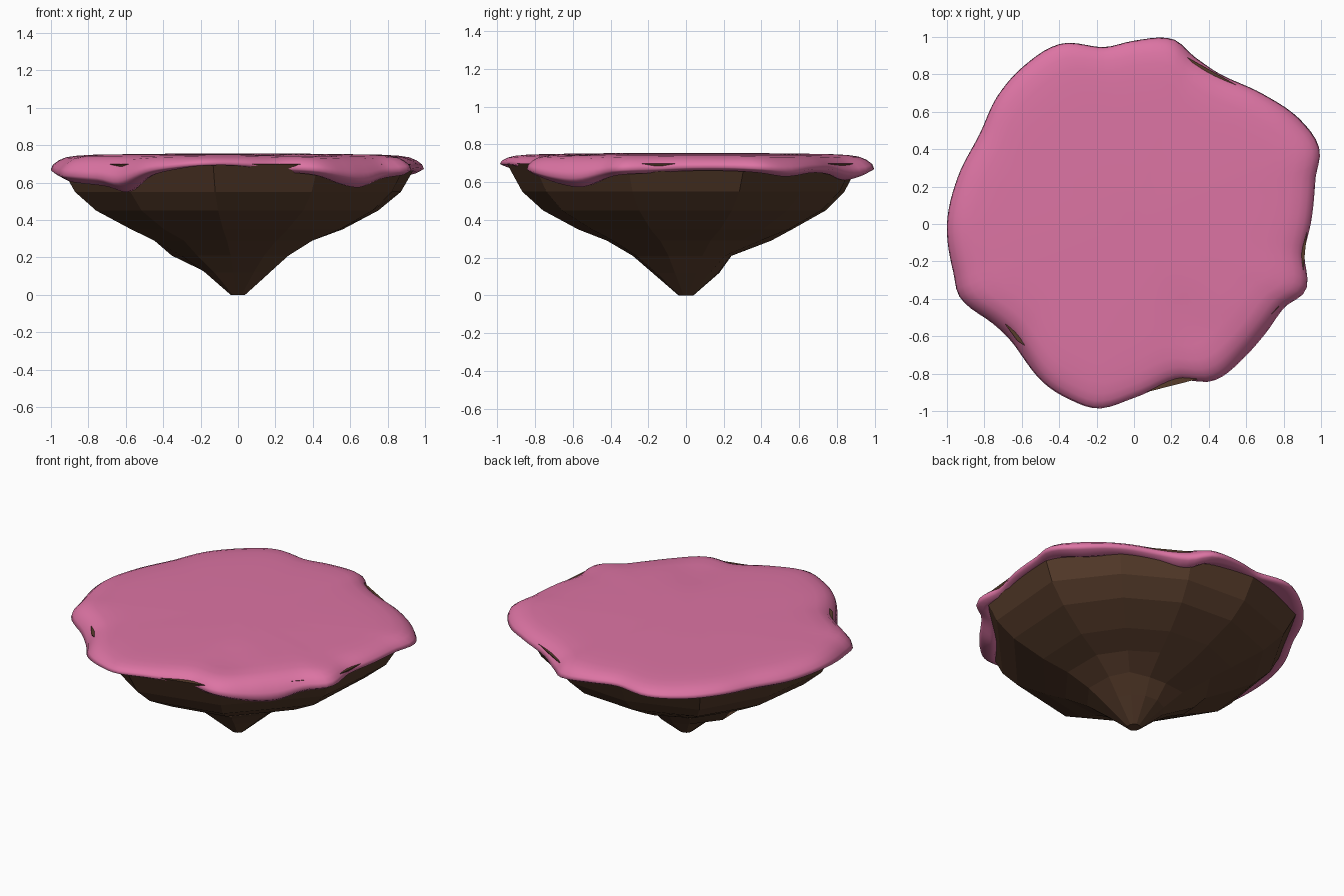
import bpy
import bmesh
import math
import random

random.seed(4)
cube = bpy.data.objects.get("Cube")
if cube:
    bpy.data.objects.remove(cube, do_unlink=True)


def make_material(name, color):
    material = bpy.data.materials.new(name)
    material.use_nodes = True
    material.diffuse_color = color
    shader = material.node_tree.nodes["Principled BSDF"]
    shader.inputs["Base Color"].default_value = color
    shader.inputs["Roughness"].default_value = 0.8
    return material


def loft(name, rings, material, smooth):
    """Skin a list of closed rings, capping the first and last."""
    bm = bmesh.new()
    loops = [[bm.verts.new(point) for point in ring] for ring in rings]
    for low, high in zip(loops, loops[1:]):
        for i in range(len(low)):
            j = (i + 1) % len(low)
            bm.faces.new((low[i], low[j], high[j], high[i]))
    bm.faces.new(loops[0])
    bm.faces.new(loops[-1])
    bmesh.ops.recalc_face_normals(bm, faces=bm.faces)
    for face in bm.faces:
        face.smooth = smooth
    mesh = bpy.data.meshes.new(name)
    bm.to_mesh(mesh)
    bm.free()
    mesh.materials.append(material)
    obj = bpy.data.objects.new(name, mesh)
    bpy.context.collection.objects.link(obj)
    return obj


def polar(angle, radius, z):
    turn = math.radians(angle)
    return (radius * math.cos(turn), radius * math.sin(turn), z)


# Wavy icing edge: angle, rim radius, height of the hanging hem
EDGE = [
    (0, .945, .66), (14, 1.0, .66), (22, 1.07, .65), (32, 1.05, .63),
    (45, .98, .65), (59, .925, .64), (70, .95, .61), (78, 1.01, .64),
    (90, .98, .67), (100, .96, .68), (112, 1.04, .68), (125, 1.03, .67),
    (137, 1.0, .67), (150, .955, .66), (165, .975, .65), (180, 1.0, .65),
    (195, 1.0, .61), (203, 1.01, .6), (215, .925, .58), (225, .91, .55),
    (241, .98, .64), (250, 1.0, .67), (259, 1.005, .69), (270, .93, .69),
    (285, .865, .66), (297, .94, .64), (310, .925, .59), (320, .915, .575),
    (331, .92, .62), (339, .985, .64), (350, .925, .65),
]


def edge_at(angle):
    """Smooth periodic interpolation of the icing edge."""
    count = len(EDGE)

    def key(i):
        a, r, h = EDGE[i % count]
        return (a + 360 * (i // count), r, h)

    angle %= 360
    i = max(k for k in range(count) if EDGE[k][0] <= angle)
    p, a, b, n = key(i - 1), key(i), key(i + 1), key(i + 2)
    span = b[0] - a[0]
    t = (angle - a[0]) / span
    result = []
    for c in (1, 2):
        start = (b[c] - p[c]) / (b[0] - p[0]) * span
        end = (n[c] - a[c]) / (n[0] - a[0]) * span
        result.append((2 * t**3 - 3 * t**2 + 1) * a[c] + (t**3 - 2 * t**2 + t) * start
                      + (3 * t**2 - 2 * t**3) * b[c] + (t**3 - t**2) * end)
    return result


# Rock profile: height, radius, how strongly it follows the icing edge
PROFILE = [(0, .04, 0), (.12, .18, 0), (.21, .3, 0), (.29, .44, .2),
           (.35, .58, .4), (.45, .77, .6), (.55, .885, .9), (.7, .97, 1)]


def rock_radius(angle, z):
    rim = edge_at(angle)[0]
    for low, high in zip(PROFILE, PROFILE[1:]):
        if z <= high[0]:
            t = (z - low[0]) / (high[0] - low[0])
            radius = low[1] + t * (high[1] - low[1])
            follow = low[2] + t * (high[2] - low[2])
            return radius * (1 + follow * (rim - 1))
    return PROFILE[-1][1] * rim


# Faceted rock body tapering to a small blunt tip
brown = make_material("dark brown rock", (.095, .045, .024, 1))
facets = [-19, 18, 45, 72, 100, 130, 160, 190, 225, 262, 298]
rock = []
for level, (z, _, _) in enumerate(PROFILE):
    ring = []
    for angle in facets:
        radius = rock_radius(angle, z)
        if level in (2, 3):
            radius *= random.uniform(.92, 1.06)
        if level == 2 and angle in (72, 100):
            radius *= .88
        if level == 2 and angle == 160:
            radius *= 1.2
        ring.append(polar(angle, radius, z))
    rock.append(ring)
loft("rock_base", rock, brown, False)

# Smooth icing: flat top, rounded rim, hanging hem and hidden underside
pink = make_material("pink icing", (.72, .175, .37, 1))
angles = [i * 2.5 for i in range(144)]


def top_ring(fraction, drop, sag):
    ring = []
    for angle in angles:
        rim, hem = edge_at(angle)
        x, y, _ = polar(angle, rim * fraction, 0)
        dent = .012 * math.exp(-((x - .32) ** 2 + (y + .55) ** 2) / .02)
        ring.append((x, y, .755 - drop - sag * (.7 - hem) - dent))
    return ring


icing = [top_ring(*step) for step in
         [(.05, 0, 0), (.3, 0, 0), (.5, .002, 0), (.65, .004, 0), (.77, .006, 0),
          (.86, .009, .04), (.92, .014, .12), (.96, .022, .3), (.99, .035, .5),
          (1, .052, .65)]]
hem_outer, hem_tip, hem_inner, underside = [], [], [], []
for angle in angles:
    rim, hem = edge_at(angle)
    hug = rock_radius(angle, hem)
    hem_outer.append(polar(angle, max(hug + .025, rim * .985), hem + .25 * (.7 - hem)))
    hem_tip.append(polar(angle, hug + .022, hem))
    hem_inner.append(polar(angle, hug - .005, hem + .004))
    underside.append(polar(angle, rim * .8, .7))
icing += [hem_outer, hem_tip, hem_inner, underside]
loft("icing_cap", icing, pink, True)
